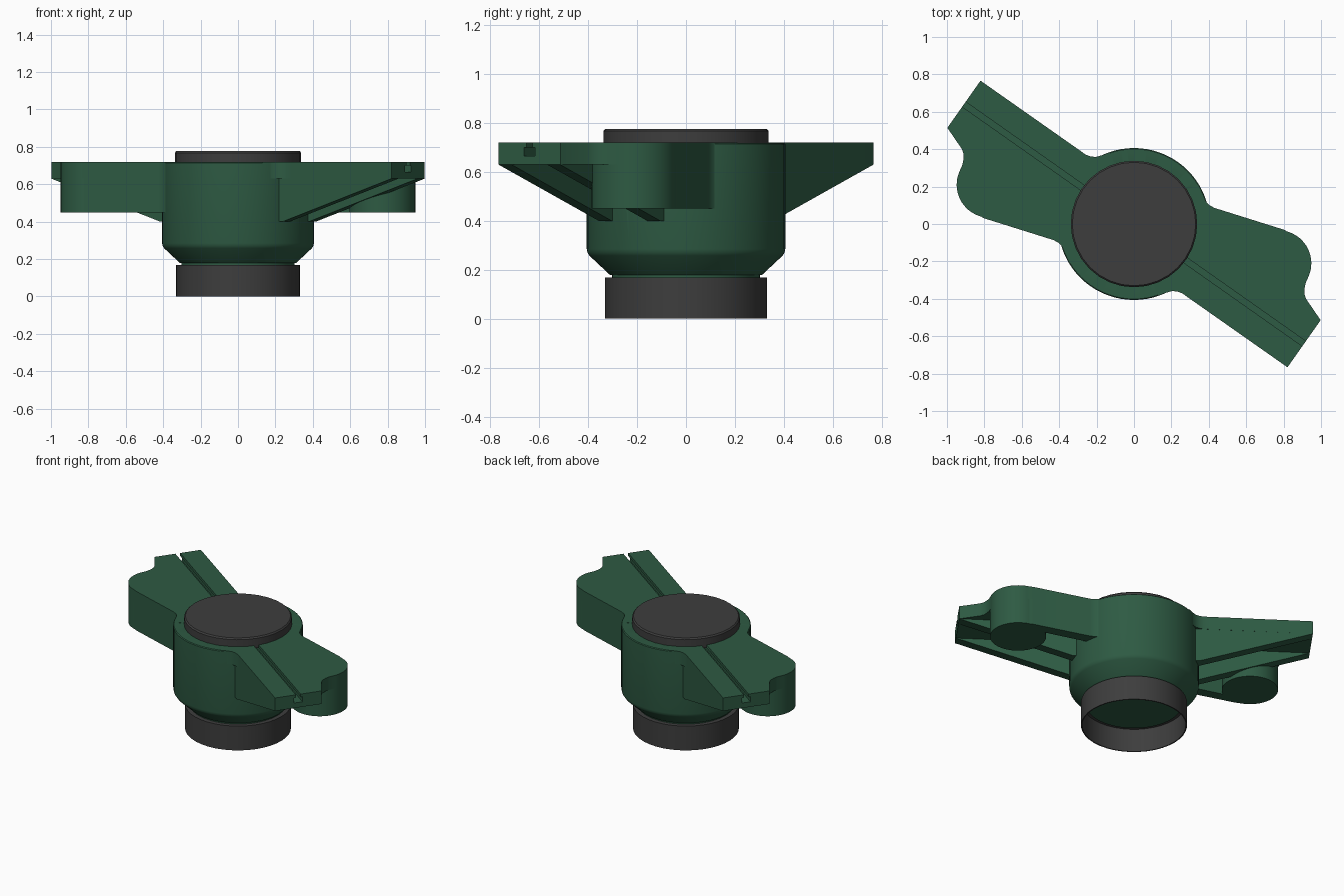
import bpy, bmesh, math
from mathutils import Matrix, Vector

if "Cube" in bpy.data.objects:
    bpy.data.objects.remove(bpy.data.objects["Cube"])


def material(name, rgb):
    m = bpy.data.materials.new(name)
    m.diffuse_color = (*rgb, 1)
    m.use_nodes = True
    m.node_tree.nodes["Principled BSDF"].inputs["Base Color"].default_value = m.diffuse_color
    return m


GREEN = material("dark green", (0.027, 0.103, 0.056))
GREY = material("charcoal grey", (0.047, 0.047, 0.047))


def finish(name, bm, mat):
    bmesh.ops.remove_doubles(bm, verts=bm.verts, dist=1e-5)
    bmesh.ops.recalc_face_normals(bm, faces=bm.faces)
    me = bpy.data.meshes.new(name)
    for f in bm.faces:
        f.smooth = True
    bm.to_mesh(me)
    bm.free()
    me.set_sharp_from_angle(angle=math.radians(30))
    me.materials.append(mat)
    ob = bpy.data.objects.new(name, me)
    bpy.context.collection.objects.link(ob)
    return ob


def lathe(name, profile, n, mat, closed=False):
    """Revolve (radius, z) points around the z axis."""
    bm = bmesh.new()
    rings = []
    for r, z in profile:
        rings.append([bm.verts.new((r * math.cos(2 * math.pi * i / n),
                                    r * math.sin(2 * math.pi * i / n), z)) for i in range(n)])
    pairs = list(zip(rings, rings[1:]))
    if closed:
        pairs.append((rings[-1], rings[0]))
    for a, b in pairs:
        for i in range(n):
            j = (i + 1) % n
            bm.faces.new((a[i], a[j], b[j], b[i]))
    return finish(name, bm, mat)


def prism(name, points, offset, mat, matrix):
    """Extrude a closed polygon of 3D points along offset."""
    bm = bmesh.new()
    off = Vector(offset)
    a = [bm.verts.new(matrix @ Vector(p)) for p in points]
    b = [bm.verts.new(matrix @ (Vector(p) + off)) for p in points]
    bm.faces.new(a)
    bm.faces.new(b)
    for i in range(len(a)):
        j = (i + 1) % len(a)
        bm.faces.new((a[i], a[j], b[j], b[i]))
    return finish(name, bm, mat)


def arc(cx, cy, r, a0, a1, n):
    return [(cx + r * math.cos(math.radians(a0 + (a1 - a0) * i / n)),
             cy + r * math.sin(math.radians(a0 + (a1 - a0) * i / n))) for i in range(n + 1)]


# central housing, bottom collar and top cap
housing = lathe("housing", [(0, 0.155), (0.302, 0.155), (0.302, 0.178), (0.312, 0.18),
                            (0.395, 0.258), (0.403, 0.27), (0.406, 0.285),
                            (0.406, 0.714), (0.401, 0.719), (0, 0.719)], 72, GREEN)
lathe("collar", [(0.332, 0), (0.332, 0.168), (0.30, 0.168), (0.30, 0.16),
                 (0.325, 0.16), (0.325, 0)], 40, GREY, closed=True)
lathe("cap", [(0, 0.70), (0.338, 0.70), (0.338, 0.768), (0.33, 0.777), (0, 0.777)], 32, GREY)

# arm shapes
ARM_ANGLE = Matrix.Rotation(math.radians(-35.15), 4, 'Z')
TIP, HALF = 1.112, 0.154
tip_in = ARM_ANGLE @ Vector((TIP, HALF, 0))
tip_out = ARM_ANGLE @ Vector((TIP, -HALF, 0))
LX, LY, LR = 0.772, -0.21, 0.176
lobe_arc = arc(LX, LY, LR, 74, -22, 16)
root = [(0.1, 0.1), (0.345, 0.21), (0.37, 0.155), (0.385, 0.12), (0.405, 0.1), (0.43, 0.086)]
plate_outline = (root + [(0.8, -0.03)] + lobe_arc
                 + [(0.918, -0.315), (0.912, -0.345), (0.911, -0.375), (0.921, -0.402)]
                 + [tip_in[:2], tip_out[:2]]
                 + [(0.285, -0.39), (0.26, -0.372), (0.235, -0.362), (0.205, -0.358),
                    (0.17, -0.368), (0.13, -0.384), (0.05, -0.2)])
wall_outline = root + [(0.8, -0.03), lobe_arc[0], (0.80, -0.10), (0.3, 0.05)]
rib_profile = [(0.3, 0.63), (TIP, 0.63), (0.40, 0.40), (0.3, 0.40)]

# slot cutter running along both arms
slot = [(-0.028, 0.665), (0.028, 0.665), (0.028, 0.70), (0.016, 0.70),
        (0.016, 0.75), (-0.016, 0.75), (-0.016, 0.70), (-0.028, 0.70)]
cutter = prism("slot_cutter", [(-1.3, v, z) for v, z in slot], (2.6, 0, 0), GREEN, ARM_ANGLE)
cutter.hide_render = True
cutter.display_type = 'WIRE'


def cut_slot(ob):
    mod = ob.modifiers.new("slot", 'BOOLEAN')
    mod.operation = 'DIFFERENCE'
    mod.solver = 'EXACT'
    mod.object = cutter


cut_slot(housing)

# two arms, half a turn apart
for side, turn in (("right", 0), ("left", math.pi)):
    m = Matrix.Rotation(turn, 4, 'Z')
    plate = prism(side + "_arm_plate", [(x, y, 0.63) for x, y in plate_outline],
                  (0, 0, 0.09), GREEN, m)
    cut_slot(plate)
    # round boss and the wall joining it to the housing
    prism(side + "_boss", [(x, y, 0.45) for x, y in arc(LX, LY, LR, 74, 74 + 360 * 59 / 60, 59)],
          (0, 0, 0.19), GREEN, m)
    prism(side + "_boss_wall", [(x, y, 0.45) for x, y in wall_outline], (0, 0, 0.18), GREEN, m)
    # sloped ribs under both edges of the arm
    for rib, v in (("outer", -HALF), ("inner", HALF - 0.065)):
        prism(side + "_" + rib + "_rib", [(u, v, z) for u, z in rib_profile],
              (0, 0.065, 0), GREEN, m @ ARM_ANGLE)
